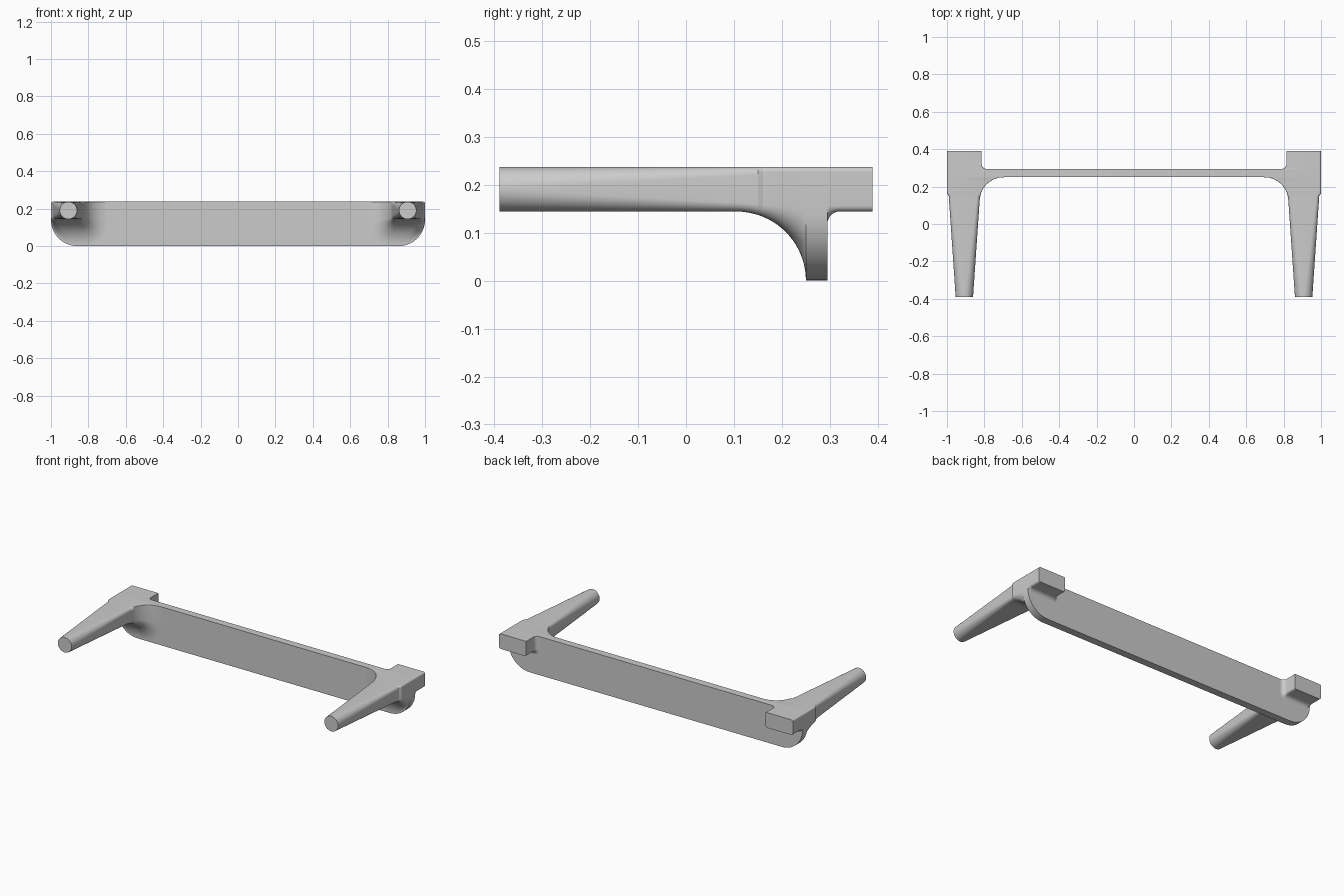
import bpy, bmesh
from math import sin, cos, pi, sqrt

cube = bpy.data.objects.get("Cube")
if cube:
    bpy.data.objects.remove(cube, do_unlink=True)

GREY = (0.6, 0.6, 0.6, 1)
mat = bpy.data.materials.new("plain_grey")
mat.use_nodes = True
mat.diffuse_color = GREY
mat.node_tree.nodes["Principled BSDF"].inputs["Base Color"].default_value = GREY

TOP, MID, BASE = 0.237, 0.144, 0.0
FRONT, BACK, END = 0.25, 0.295, 0.389
SEG = 10


def rounded_rect(x0, x1, z0, z1, radii):
    """Outline with radii for inner bottom, outer bottom, outer top, inner top."""
    corners = [(x0, z0, 1, 1), (x1, z0, -1, 1), (x1, z1, -1, -1), (x0, z1, 1, -1)]
    pts = []
    for i, ((x, z, sx, sz), r) in enumerate(zip(corners, radii)):
        for k in range(SEG + 1):
            a = pi + (i + k / SEG) * pi / 2
            pts.append((x + sx * r + r * cos(a), z + sz * r + r * sin(a)))
    return pts


def loft(name, sections, side=1):
    """Skin a list of (y, outline) sections and cap both ends."""
    bm = bmesh.new()
    rings = [[bm.verts.new((side * x, y, z)) for x, z in pts] for y, pts in sections]
    for a, b in zip(rings, rings[1:]):
        for i in range(len(a)):
            j = (i + 1) % len(a)
            bm.faces.new((a[i], a[j], b[j], b[i]))
    bm.faces.new(rings[0])
    bm.faces.new(rings[-1])
    bmesh.ops.remove_doubles(bm, verts=bm.verts, dist=0.00001)
    bmesh.ops.recalc_face_normals(bm, faces=bm.faces)
    mesh = bpy.data.meshes.new(name)
    bm.to_mesh(mesh)
    bm.free()
    mesh.materials.append(mat)
    obj = bpy.data.objects.new(name, mesh)
    bpy.context.collection.objects.link(obj)
    bpy.ops.object.select_all(action='DESELECT')
    obj.select_set(True)
    bpy.context.view_layer.objects.active = obj
    bpy.ops.object.shade_smooth_by_angle(angle=pi / 6)


def arc_drop(y, start, stop, size):
    """Growth of a quarter-round fillet between two depths."""
    u = min(max((y - start) / (stop - start), 0), 1)
    return size * (1 - sqrt(1 - u * u))


def arm_section(y):
    """Tapered peg that flares into the plate."""
    t = min((y + END) / (0.15 + END), 1)
    half = 0.0465 + 0.037 * t
    dx = arc_drop(y, 0.13, FRONT, 0.13)
    dz = arc_drop(y, 0.105, FRONT, MID - BASE)
    step = min(max((y - 0.15) / 0.012, 0), 1)
    outer = 0.907 + half + step * (0.093 - half)
    r = 0.0465 - 0.0305 * t
    flare = dz / (MID - BASE)
    top_r = r * (1 - step) + 0.003 * step
    radii = (r + 0.9 * min(dx, dz), r + (0.14 - r) * flare, r * (1 - step) + 0.01 * step, top_r)
    return y, rounded_rect(0.907 - half - dx, outer, MID - dz, TOP, radii)


# Plate with rounded lower corners
outline = rounded_rect(-1, 1, BASE, TOP, (0.14, 0.14, 0.01, 0.01))
loft("plate", [(FRONT, outline), (BACK, outline)])

# Pegs, flares and rear blocks
for side, name in ((1, "left_arm"), (-1, "right_arm")):
    sections = [arm_section(-END + (0.105 + END) * k / 12) for k in range(12)]
    sections += [arm_section(0.105 + 0.145 * sin(k / 20 * pi / 2)) for k in range(21)]

    # Core hidden inside the plate
    core = rounded_rect(0.83, 0.98, 0.16, 0.22, (0.01,) * 4)
    sections += [(FRONT + 0.005, core), (BACK - 0.005, core)]

    # Rear block with a small fillet at its root
    for k in range(9):
        a = k / 8 * pi / 2
        g = 0.025 * (1 - sin(a))
        pts = rounded_rect(0.815 - g, 1, MID - g, TOP, (0.012 + g, 0.012 + g, 0.01, 0.003))
        sections.append((BACK + 0.025 * (1 - cos(a)), pts))
    end = rounded_rect(0.815, 1, MID, TOP, (0.012, 0.012, 0.01, 0.003))
    sections.append((END, end))
    loft(name, sections, side)
